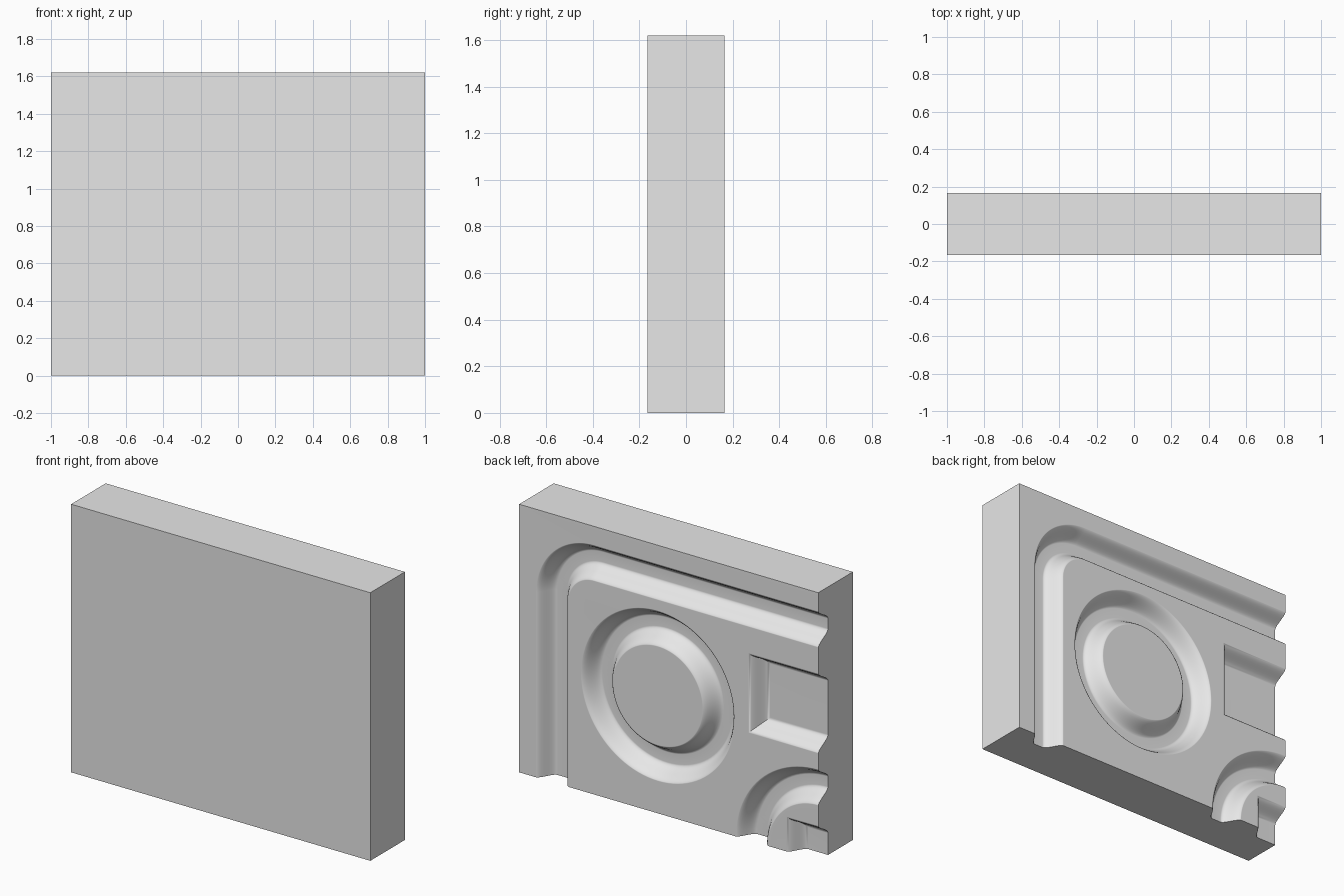
import bpy, bmesh
from math import cos, sin, pi, radians
from mathutils import Vector

W, H, BACK = 1.0, 1.62, 0.165      # half width, height, half thickness
DEPTH, HALF, SLOPE = 0.093, 0.113, 0.083   # moulding depth, groove half width, slope width
STEPS = 10

old = bpy.data.objects.get("Cube")
if old:
    bpy.data.objects.remove(old, do_unlink=True)

grey = bpy.data.materials.new("plain_grey")
grey.use_nodes = True
grey.diffuse_color = (0.8, 0.8, 0.8, 1)
grey.node_tree.nodes["Principled BSDF"].inputs["Base Color"].default_value = (0.8, 0.8, 0.8, 1)


def ogee():
    """Soft S slope as (inward distance, height) from the lip to the floor."""
    pts = []
    for i in range(STEPS + 1):
        f = i / STEPS
        pts.append((SLOPE * f, 0.001 - (DEPTH + 0.001) * (1 - cos(pi * f)) / 2))
    return pts


def loft(name, rings, closed, caps):
    """Skin a list of point loops into a solid."""
    bm = bmesh.new()
    loops = [[bm.verts.new(p) for p in ring] for ring in rings]
    pairs = list(zip(loops, loops[1:]))
    if closed:
        pairs.append((loops[-1], loops[0]))
    for a, b in pairs:
        for i in range(len(a)):
            j = (i + 1) % len(a)
            bm.faces.new((a[i], a[j], b[j], b[i]))
    if caps:
        bm.faces.new(loops[0])
        bm.faces.new(loops[-1])
    bmesh.ops.recalc_face_normals(bm, faces=bm.faces)
    mesh = bpy.data.meshes.new(name)
    bm.to_mesh(mesh)
    bm.free()
    mesh.materials.append(grey)
    obj = bpy.data.objects.new(name, mesh)
    bpy.context.collection.objects.link(obj)
    return obj


def sweep(name, path, closed):
    """Sweep the groove section along (centre, sideways direction) stations."""
    side = ogee()
    section = [(-HALF, 0.06)] + [(t - HALF, h) for t, h in side]
    section += [(HALF - t, h) for t, h in reversed(side)] + [(HALF, 0.06)]
    rings = [[(c.x + n.x * t, BACK + h, c.y + n.y * t) for t, h in section] for c, n in path]
    return loft(name, rings, closed, not closed)


def arc(cx, cz, radius, start, end, count):
    path = []
    for i in range(count):
        a = start + (end - start) * i / (count - 1)
        n = Vector((cos(a), sin(a)))
        path.append((Vector((cx, cz)) + n * radius, n))
    return path


def ring_groove(name, cx, cz, radius):
    return sweep(name, arc(cx, cz, radius, 0, 2 * pi, 97)[:-1], True)


def recess(name, x0, x1, z0, z1):
    """Rectangular pocket with mitred ogee sides."""
    rings = []
    for t, h in [(0, 0.06)] + ogee():
        y = BACK + h
        rings.append([(x0 + t, y, z0 + t), (x1 - t, y, z0 + t),
                      (x1 - t, y, z1 - t), (x0 + t, y, z1 - t)])
    return loft(name, rings, False, True)


# Solid slab
panel = loft("carved_panel", [[(-W, y, 0), (W, y, 0), (W, y, H), (-W, y, H)]
                              for y in (-BACK, BACK)], False, True)

# Border groove: up the left side, round the corner, across the top
border = [(Vector((0.778, -0.1)), Vector((1, 0)))]
border += arc(0.5, 1.12, 0.278, 0, pi / 2, 25)
border.append((Vector((-1.1, 1.398)), Vector((0, 1))))

cutters = [
    sweep("border_groove", border, False),
    ring_groove("round_groove", 0.072, 0.71, 0.406),
    ring_groove("corner_groove", -1, 0, 0.443),
    recess("side_recess", -1.3, -0.53, 0.645, 1.135),
    recess("corner_recess", -1.3, -0.785, -0.3, 0.215),
]

# Carve the back face
bpy.ops.object.select_all(action="DESELECT")
bpy.context.view_layer.objects.active = panel
panel.select_set(True)
for cutter in cutters:
    cutter.hide_render = True
    mod = panel.modifiers.new(cutter.name, "BOOLEAN")
    mod.operation = "DIFFERENCE"
    mod.solver = "EXACT"
    mod.object = cutter
    bpy.ops.object.modifier_apply(modifier=mod.name)
    bpy.data.objects.remove(cutter, do_unlink=True)

# Smooth mouldings, flat faces kept flat
bpy.ops.object.shade_smooth_by_angle(angle=radians(32))
weighted = panel.modifiers.new("flat_faces", "WEIGHTED_NORMAL")
weighted.keep_sharp = True
